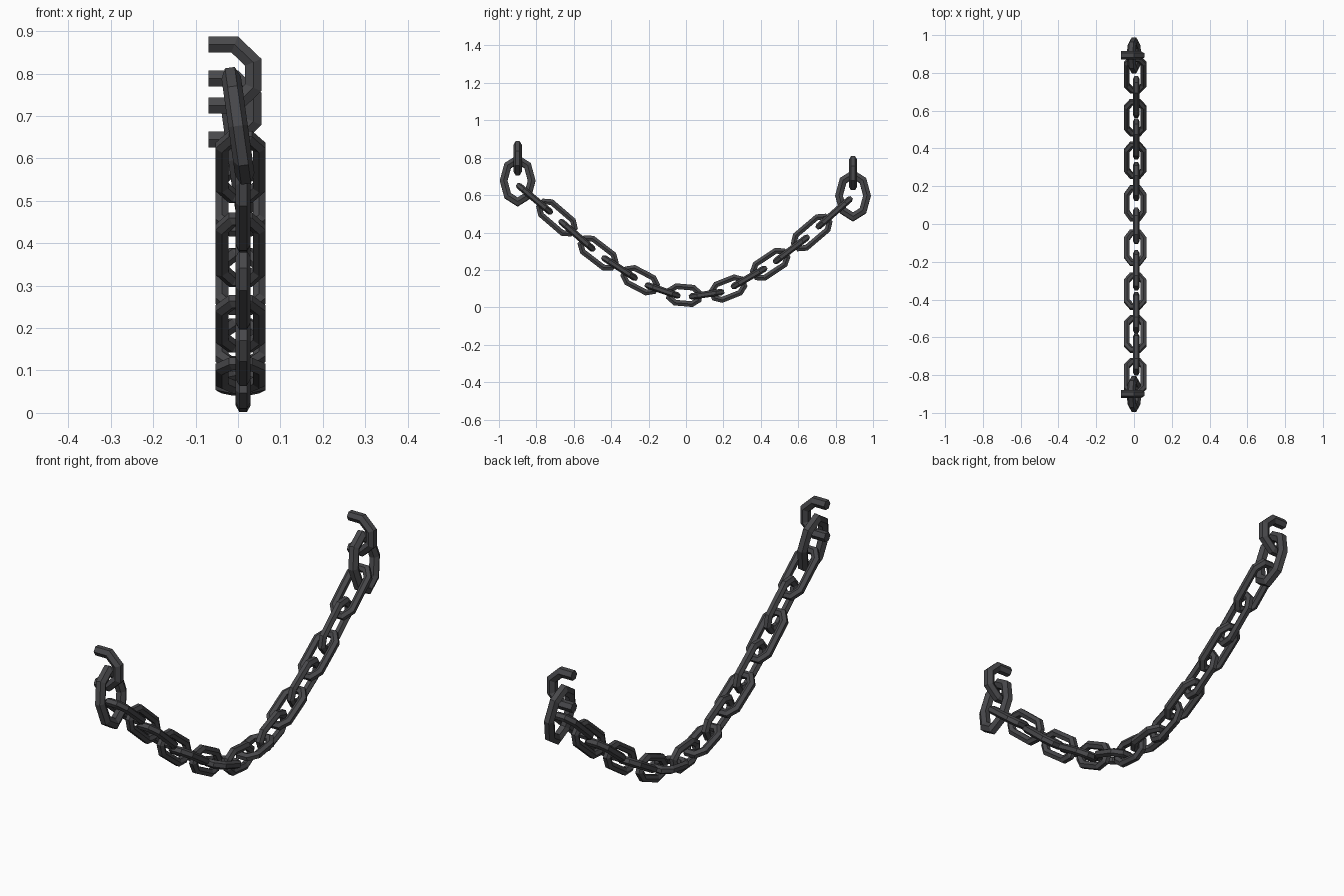
import bpy, math
from mathutils import Vector, Matrix

if "Cube" in bpy.data.objects:
    bpy.data.objects.remove(bpy.data.objects["Cube"])

iron = bpy.data.materials.new("dark_iron")
iron.diffuse_color = (0.065, 0.065, 0.07, 1)
iron.use_nodes = True
iron.node_tree.nodes["Principled BSDF"].inputs["Base Color"].default_value = iron.diffuse_color


def tube(name, path, r, closed, matrix, sides=6):
    """Mitred faceted tube along a planar path (u, v), placed by matrix."""
    pts = [Vector(p) for p in path]
    n = len(pts)
    verts, faces = [], []
    for i, p in enumerate(pts):
        a = pts[i - 1] if closed or i > 0 else None
        b = pts[(i + 1) % n] if closed or i < n - 1 else None
        d1 = (p - a).normalized() if a is not None else (b - p).normalized()
        d2 = (b - p).normalized() if b is not None else d1
        t = (d1 + d2).normalized()
        normal = Vector((t.y, -t.x)) / t.dot(d1)
        for k in range(sides):
            ang = 2 * math.pi * (k + 0.5) / sides
            q = p + normal * (r * math.cos(ang))
            verts.append((q.x, q.y, r * math.sin(ang)))
    for i in range(n if closed else n - 1):
        j = (i + 1) % n
        for k in range(sides):
            m = (k + 1) % sides
            faces.append((i * sides + k, j * sides + k, j * sides + m, i * sides + m))
    if not closed:
        faces.append(tuple(range(sides)))
        faces.append(tuple((n - 1) * sides + k for k in reversed(range(sides))))
    mesh = bpy.data.meshes.new(name)
    mesh.from_pydata([matrix @ Vector(v) for v in verts], [], faces)
    mesh.materials.append(iron)
    obj = bpy.data.objects.new(name, mesh)
    bpy.context.collection.objects.link(obj)
    # consistent outward normals
    import bmesh
    bm = bmesh.new()
    bm.from_mesh(mesh)
    bmesh.ops.recalc_face_normals(bm, faces=bm.faces)
    bm.to_mesh(mesh)
    bm.free()
    return obj


def frame(u, v, origin):
    u, v = Vector(u), Vector(v)
    m = Matrix((u, v, u.cross(v))).transposed().to_4x4()
    m.translation = Vector(origin)
    return m


# wall hooks and the large tilted end rings
HOOK = [(-0.07, 0.072), (-0.008, 0.072), (0.036, 0.03),
        (0.036, -0.03), (-0.008, -0.072), (-0.07, -0.072)]
for side, y, hook_z, ring_z in (("left", -0.9, 0.797, 0.677), ("right", 0.893, 0.717, 0.597)):
    tube(side + "_wall_hook", HOOK, 0.022, False, frame((1, 0, 0), (0, 0, 1), (0, y, hook_z)))
    ring = [(0.075 * math.cos(k * math.pi / 4), 0.115 * math.sin(k * math.pi / 4)) for k in range(8)]
    tilt = math.radians(8)
    tube(side + "_end_ring", ring, 0.023, True,
         frame((0, 1, 0), (-math.sin(tilt), 0, math.cos(tilt)), (0.0, y, ring_z)))

# hanging chain: link centres, alternately flat and upright
CENTRES = [(-0.81, 0.58), (-0.69, 0.48), (-0.583, 0.385), (-0.47, 0.29), (-0.355, 0.21),
           (-0.245, 0.145), (-0.125, 0.09), (-0.01, 0.065), (0.11, 0.07), (0.225, 0.10),
           (0.337, 0.16), (0.45, 0.23), (0.563, 0.31), (0.672, 0.40), (0.792, 0.505)]
for i, (y, z) in enumerate(CENTRES):
    a, b = CENTRES[max(i - 1, 0)], CENTRES[min(i + 1, len(CENTRES) - 1)]
    d = Vector((0, b[0] - a[0], b[1] - a[1])).normalized()
    half = 0.095 / d.y - 0.016      # steeper links are stretched
    w = 0.044
    link = [(half, -0.019), (half, 0.019), (half - 0.034, w), (-half + 0.034, w),
            (-half, 0.019), (-half, -0.019), (-half + 0.034, -w), (half - 0.034, -w)]
    across = (1, 0, 0) if i % 2 == 0 else Vector((1, 0, 0)).cross(d)
    x = 0.006 if i % 2 == 0 else 0.012
    tube("chain_link_%02d" % (i + 1), link, 0.0175, True, frame(d, across, (x, y, z)))
